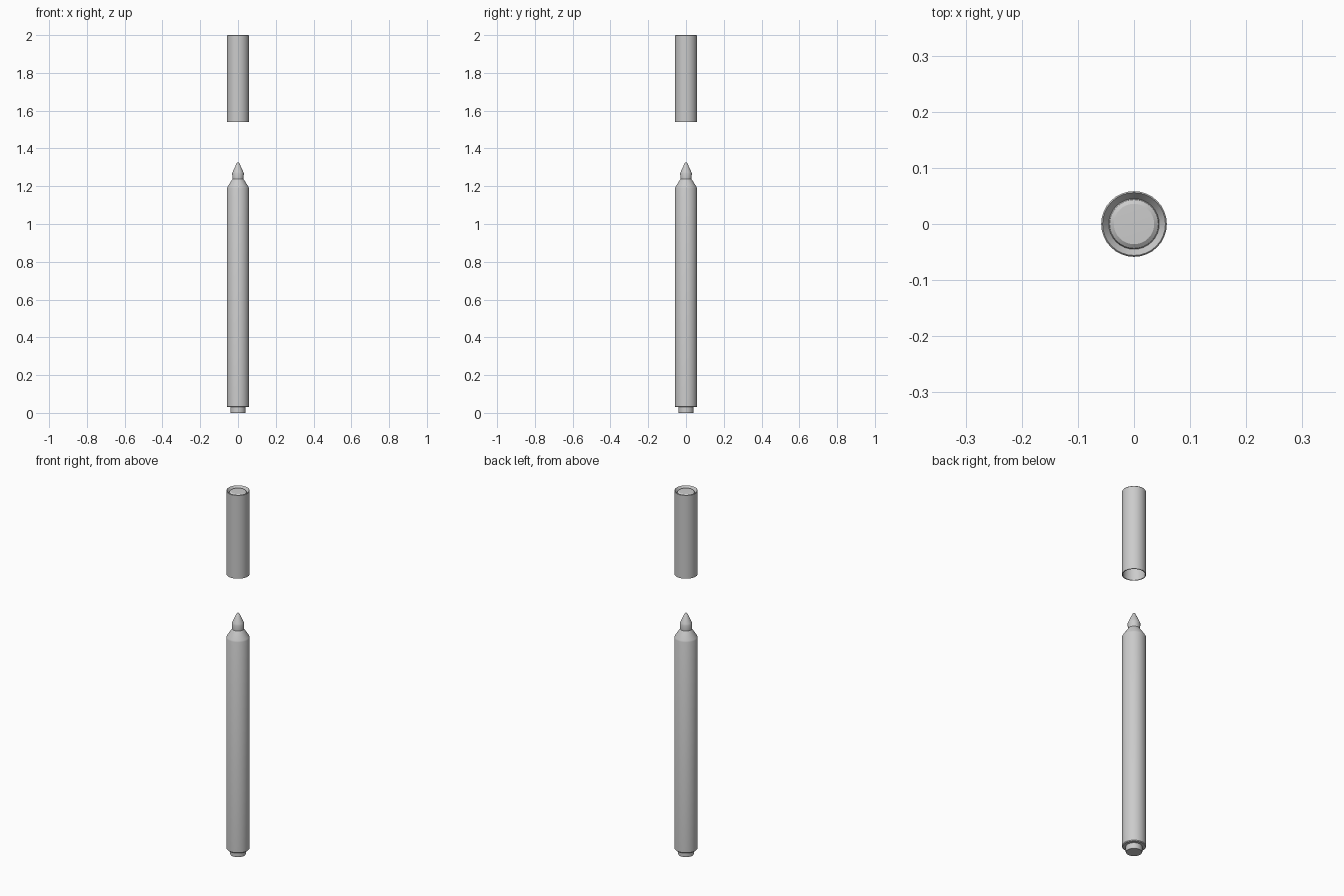
import bpy, bmesh, math

if "Cube" in bpy.data.objects:
    bpy.data.objects.remove(bpy.data.objects["Cube"])

SIDES = 32


def lathe(name, profile):
    """Spin a list of (radius, height) points around the z axis."""
    bm = bmesh.new()
    rings = []
    for r, z in profile:
        if r == 0:
            rings.append([bm.verts.new((0, 0, z))] * SIDES)
        else:
            rings.append([bm.verts.new((r * math.cos(2 * math.pi * i / SIDES),
                                        r * math.sin(2 * math.pi * i / SIDES), z))
                          for i in range(SIDES)])
    for a, b in zip(rings, rings[1:]):
        for i in range(SIDES):
            j = (i + 1) % SIDES
            bm.faces.new(dict.fromkeys((a[i], a[j], b[j], b[i])))
    bmesh.ops.recalc_face_normals(bm, faces=bm.faces)
    mesh = bpy.data.meshes.new(name)
    bm.to_mesh(mesh)
    bm.free()
    obj = bpy.data.objects.new(name, mesh)
    bpy.context.collection.objects.link(obj)
    bpy.ops.object.select_all(action='DESELECT')
    obj.select_set(True)
    bpy.context.view_layer.objects.active = obj
    bpy.ops.object.shade_smooth_by_angle(angle=math.radians(30))
    return obj


# Barrel with sloped shoulder
lathe("barrel", [(0, 0.03), (0.055, 0.03), (0.0585, 0.034), (0.0585, 1.19),
                 (0.056, 1.197), (0.029, 1.238), (0, 1.238)])

# End plug under the barrel
lathe("end_plug", [(0, 0), (0.038, 0), (0.04, 0.003), (0.04, 0.03), (0, 0.03)])

# Short collar and pointed writing tip
lathe("tip", [(0, 1.238), (0.029, 1.238), (0.031, 1.268), (0.028, 1.276),
              (0.008, 1.32), (0.004, 1.325), (0, 1.326)])

# Hollow cap: open below, sunken rim around the top
lathe("cap", [(0.045, 1.985), (0.056, 2.0), (0.0585, 1.997), (0.0585, 1.54),
              (0.054, 1.54), (0.054, 1.97), (0, 1.97)])

# Plug in the top of the cap, with a softened edge
lathe("cap_plug", [(0, 1.97), (0.045, 1.97), (0.045, 1.985), (0.043, 1.99),
                   (0.036, 1.995), (0, 1.996)])
